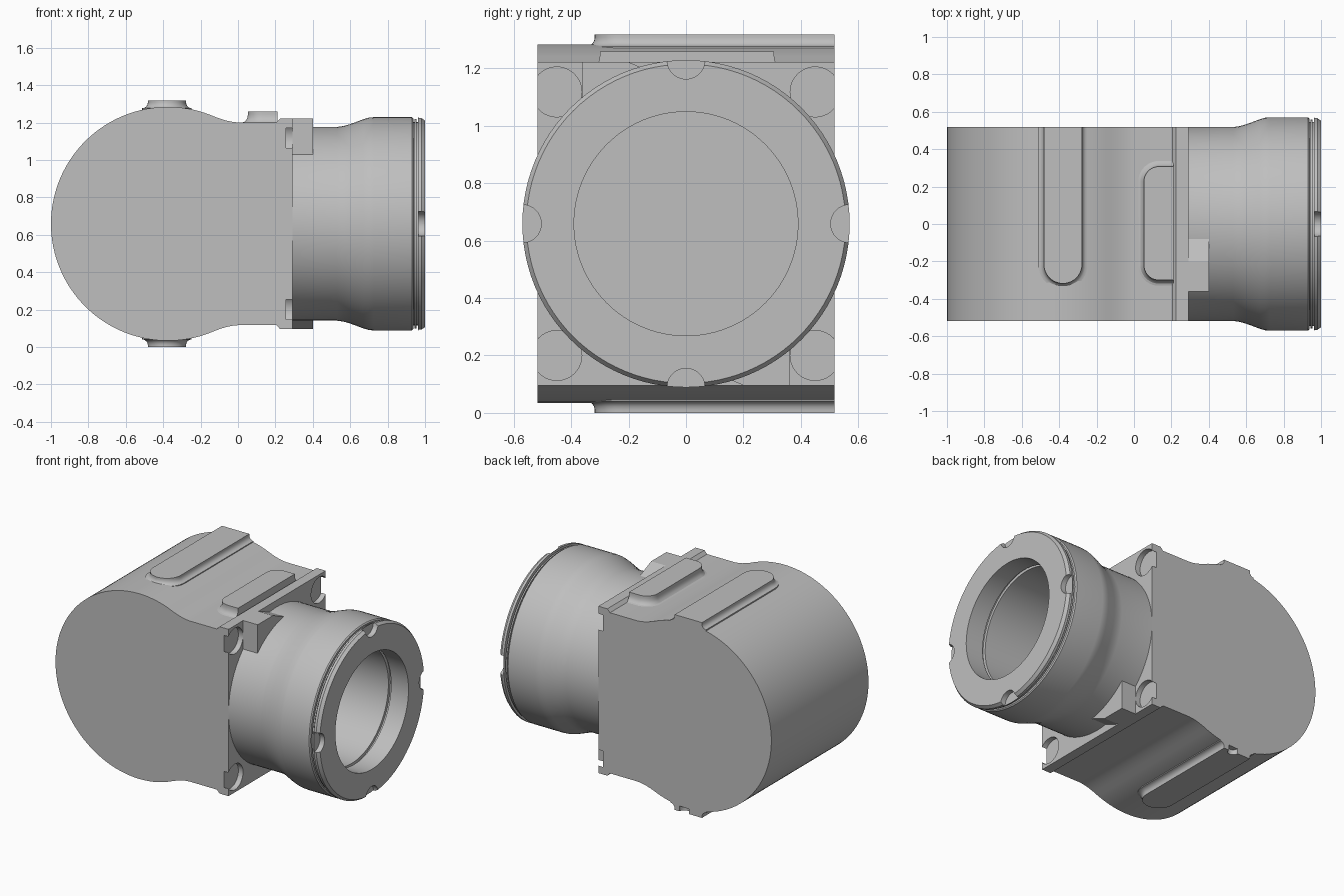
import bpy, bmesh
from math import cos, sin, pi, radians, sqrt
from mathutils import Matrix, Vector

if "Cube" in bpy.data.objects:
    bpy.data.objects.remove(bpy.data.objects["Cube"], do_unlink=True)

ZC = 0.659      # height of the barrel axis
HALF = 0.518    # half depth of the housing

grey = bpy.data.materials.new("light grey")
grey.use_nodes = True
grey.diffuse_color = (0.52, 0.52, 0.52, 1)
grey.node_tree.nodes["Principled BSDF"].inputs["Base Color"].default_value = (0.52, 0.52, 0.52, 1)


def finish(bm, name):
    bmesh.ops.remove_doubles(bm, verts=bm.verts, dist=1e-5)
    bmesh.ops.recalc_face_normals(bm, faces=bm.faces)
    mesh = bpy.data.meshes.new(name)
    bm.to_mesh(mesh)
    bm.free()
    mesh.materials.append(grey)
    ob = bpy.data.objects.new(name, mesh)
    bpy.context.collection.objects.link(ob)
    return ob


def activate(ob):
    bpy.ops.object.select_all(action='DESELECT')
    ob.select_set(True)
    bpy.context.view_layer.objects.active = ob


def smooth(ob):
    activate(ob)
    bpy.ops.object.shade_smooth_by_angle(angle=radians(28))


def loft(loops, name):
    """Capped skin through rings of equal point count."""
    bm = bmesh.new()
    rings = [[bm.verts.new(p) for p in loop] for loop in loops]
    for a, b in zip(rings, rings[1:]):
        for i in range(len(a)):
            j = (i + 1) % len(a)
            bm.faces.new((a[i], a[j], b[j], b[i]))
    bm.faces.new(rings[0][::-1])
    bm.faces.new(rings[-1])
    return finish(bm, name)


def cut(ob, cylinders):
    """Subtract cylinders given as (centre, radius, length, axis)."""
    bm = bmesh.new()
    for centre, radius, length, axis in cylinders:
        turn = Vector(axis).to_track_quat('Z', 'Y').to_matrix().to_4x4()
        bmesh.ops.create_cone(bm, cap_ends=True, segments=40, radius1=radius, radius2=radius,
                              depth=length, matrix=Matrix.Translation(centre) @ turn)
    cutter = finish(bm, "cutter")
    cutter.hide_render = True
    mod = ob.modifiers.new("cut", 'BOOLEAN')
    mod.object, mod.operation, mod.solver = cutter, 'DIFFERENCE', 'EXACT'
    activate(ob)
    bpy.ops.object.modifier_apply(modifier=mod.name)
    bpy.data.objects.remove(cutter, do_unlink=True)


# Housing: round back flowing into a square flange, extruded along y
R, CX = 0.625, -0.375
arc = [(CX + R * cos(t), R * sin(t)) for t in
       (pi + (radians(66) - pi) * i / 40 for i in range(41))]
upper = arc + [(-0.09, 0.560), (-0.06, 0.551), (-0.03, 0.545), (0, 0.542),
               (0.205, 0.542), (0.225, 0.563), (0.292, 0.563)]
profile = upper + [(x, -z) for x, z in reversed(upper[1:])]
housing = loft([[(x, y, ZC + z) for x, z in profile] for y in (-HALF, HALF)], "housing")
cut(housing, [((0.292, sy * 0.45, ZC + sz * 0.459), 0.087, 0.07, (1, 0, 0))
              for sy in (-1, 1) for sz in (-1, 1)])
smooth(housing)


# Barrel: revolved wall with a grooved rim and a deep bore
wall = [(0.28, 0.0), (0.28, 0.518), (0.53, 0.518), (0.565, 0.523), (0.60, 0.533),
        (0.67, 0.559), (0.70, 0.568), (0.725, 0.570), (0.93, 0.570), (0.937, 0.563),
        (0.937, 0.545), (0.945, 0.545), (0.945, 0.560), (0.955, 0.560), (0.955, 0.545),
        (0.963, 0.545), (0.963, 0.570), (0.980, 0.570), (1.0, 0.556),
        (1.0, 0.39), (0.87, 0.39), (0.87, 0.41), (0.85, 0.41), (0.85, 0.39),
        (0.30, 0.39), (0.30, 0.0)]
bm = bmesh.new()
pts = [bm.verts.new((x, 0, ZC + r)) for x, r in wall]
edges = [bm.edges.new(pair) for pair in zip(pts, pts[1:])]
bmesh.ops.spin(bm, geom=pts + edges, cent=(0, 0, ZC), axis=(1, 0, 0),
               angle=2 * pi, steps=96, use_duplicate=False)
barrel = finish(bm, "barrel")
cut(barrel, [((1.0, 0.57 * cos(a), ZC + 0.57 * sin(a)), 0.066, 0.07, (1, 0, 0))
             for a in (0, pi / 2, pi, 3 * pi / 2)])
smooth(barrel)


# Gussets joining flange and barrel, one above and one below, turned half round
section = [(-0.362, 0.15), (-0.362, 0.563), (-0.2, 0.563), (-0.075, 0.51), (-0.075, 0.42), (-0.2, 0.42)]
section[0] = (-0.362, 0.34)
for s, name in ((1, "upper_gusset"), (-1, "lower_gusset")):
    loft([[(x, s * y, ZC + s * z) for y, z in section] for x in (0.28, 0.4)], name)


def rounded(x0, x1, y0, y1, r, d):
    """Rounded rectangle outline grown outward by d."""
    out = []
    for cx, cy, start in ((x1 - r, y1 - r, 0), (x0 + r, y1 - r, 1),
                          (x0 + r, y0 + r, 2), (x1 - r, y0 + r, 3)):
        for i in range(11):
            a = (start + i / 10) * pi / 2
            out.append((cx + (r + d) * cos(a), cy + (r + d) * sin(a)))
    return out


def raised_pad(name, box, r, base, top, limit, s=1):
    """Pad with a concave foot, trimmed flat at the limit in x and y."""
    rise = top - base
    levels = [(0.030, base - 0.05), (0.030, base)]
    levels += [(0.030 * (1 - sin(a)), base + rise * 0.75 * (1 - cos(a)))
               for a in (pi / 8, pi / 4, 3 * pi / 8, pi / 2)]
    levels.append((0, top))
    loops = [[(min(x, limit[0]), min(y, limit[1]), ZC + s * z)
              for x, y in rounded(*box, r, d)] for d, z in levels]
    return loft(loops, name)


# Long rails above and below, open at the back
for s, name in ((1, "top_rail"), (-1, "bottom_rail")):
    rail = raised_pad(name, (-0.482, -0.278, -0.318, 0.75), 0.1019, 0.618, 0.659, (9, HALF), s)
    if s < 0:
        cut(rail, [((-0.35, HALF, 0), 0.035, 0.08, (0, 0, 1))])
    smooth(rail)

# Short pad beside the flange
smooth(raised_pad("top_pad", (0.053, 0.4, -0.3, 0.307), 0.08, 0.542, 0.6, (0.21, 9)))
